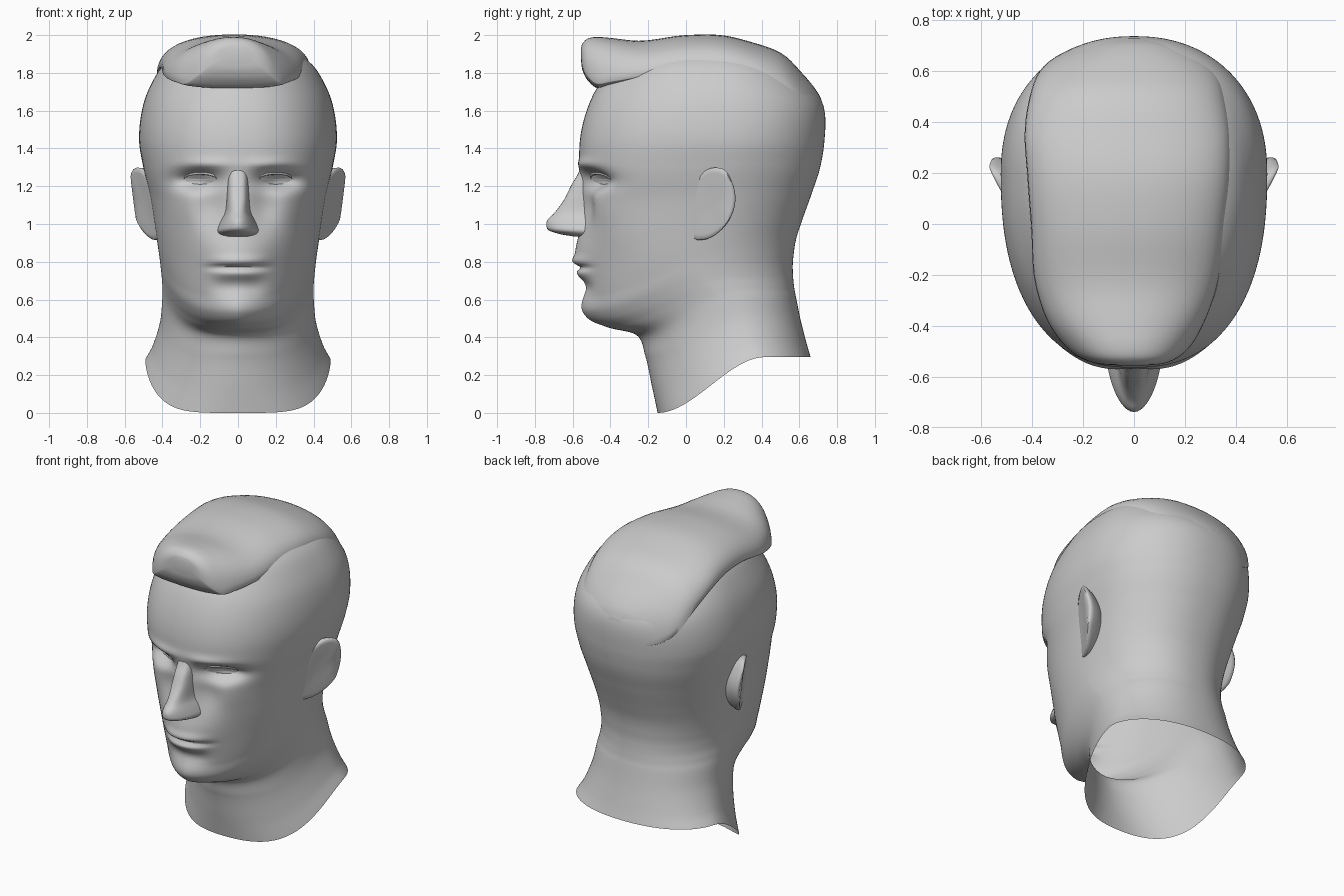
import bpy, bmesh, math
from mathutils import Vector
from mathutils.bvhtree import BVHTree

if "Cube" in bpy.data.objects:
    bpy.data.objects.remove(bpy.data.objects["Cube"])

grey = bpy.data.materials.new("plain_grey")
grey.diffuse_color = (0.6, 0.6, 0.6, 1)
grey.use_nodes = True
grey.node_tree.nodes["Principled BSDF"].inputs["Base Color"].default_value = grey.diffuse_color


def dense(table, k, closed=False):
    """Smooth curve through number tuples, spaced by their distances, k steps each."""
    n, out = len(table), []
    pts = [Vector(p) for p in table]
    for i in range(n if closed else n - 1):
        ids = [(i + d) % n if closed else min(max(i + d, 0), n - 1) for d in (-1, 0, 1, 2)]
        a, b, c, d = (pts[q] for q in ids)
        h0, h, h1 = (b - a).length, (c - b).length, (d - c).length
        mb = ((c - b) / h * h0 + (b - a) / h0 * h) / (h0 + h) if h0 else (c - b) / h
        mc = ((d - c) / h1 * h + (c - b) / h * h1) / (h1 + h) if h1 else (c - b) / h
        for s in range(k):
            t = s / k
            out.append(tuple(b * (1 + 2 * t) * (1 - t) ** 2 + mb * (h * t * (1 - t) ** 2)
                             + c * t * t * (3 - 2 * t) + mc * (h * t * t * (t - 1))))
    if not closed:
        out.append(tuple(table[-1]))
    return out


def loft(name, rows, caps=(False, False), angle=50):
    """Skin closed rings of points into one smooth object."""
    bm = bmesh.new()
    rings = [[bm.verts.new(p) for p in row] for row in rows]
    for a, b in zip(rings, rings[1:]):
        for j in range(len(a)):
            k = (j + 1) % len(a)
            bm.faces.new((a[j], a[k], b[k], b[j]))
    for ring, cap in zip((rings[0], rings[-1]), caps):
        if cap:
            bm.faces.new(ring)
    bmesh.ops.recalc_face_normals(bm, faces=bm.faces)
    mesh = bpy.data.meshes.new(name)
    bm.to_mesh(mesh)
    bm.free()
    ob = bpy.data.objects.new(name, mesh)
    bpy.context.collection.objects.link(ob)
    mesh.materials.append(grey)
    bpy.ops.object.select_all(action='DESELECT')
    ob.select_set(True)
    bpy.context.view_layer.objects.active = ob
    bpy.ops.object.shade_smooth_by_angle(angle=math.radians(angle))
    return ob


def spow(v, e):
    return math.copysign(abs(v) ** e, v)


def clamp(v):
    return min(max(v, 0), 1)


# Head and neck rings: front z, front y, back z, back y, half width, widest y, front squareness
HEAD = [
    (0.00, -0.15, 0.295, 0.66, 0.49, 0.33, 2.2),
    (0.14, -0.18, 0.37, 0.638, 0.45, 0.30, 2.0),
    (0.30, -0.215, 0.50, 0.605, 0.412, 0.25, 1.85),
    (0.41, -0.26, 0.61, 0.583, 0.402, 0.20, 1.7),
    (0.455, -0.42, 0.67, 0.572, 0.40, 0.15, 1.55),
    (0.49, -0.505, 0.72, 0.567, 0.402, 0.11, 1.55),
    (0.53, -0.54, 0.77, 0.565, 0.407, 0.09, 1.6),
    (0.62, -0.545, 0.84, 0.57, 0.415, 0.085, 1.72),
    (0.74, -0.55, 0.92, 0.583, 0.427, 0.09, 1.88),
    (0.90, -0.56, 1.02, 0.615, 0.443, 0.11, 2.05),
    (1.10, -0.56, 1.16, 0.665, 0.468, 0.15, 2.22),
    (1.30, -0.565, 1.32, 0.715, 0.505, 0.18, 2.4),
    (1.43, -0.563, 1.43, 0.732, 0.523, 0.195, 2.38),
    (1.63, -0.515, 1.63, 0.725, 0.502, 0.20, 2.3),
    (1.75, -0.45, 1.75, 0.645, 0.455, 0.19, 2.2),
    (1.83, -0.37, 1.83, 0.565, 0.405, 0.17, 2.2),
    (1.91, -0.24, 1.90, 0.46, 0.315, 0.14, 2.1),
    (1.95, -0.10, 1.95, 0.33, 0.21, 0.12, 2.0),
    (1.975, 0.08, 1.975, 0.14, 0.03, 0.11, 2.0),
]

# Face relief: x, z, spread x, spread z, push in y
RELIEF = [
    (0.22, 1.232, 0.080, 0.036, 0.100),   # eye socket
    (0.16, 1.315, 0.090, 0.022, -0.018),  # brow
    (0.14, 1.10, 0.060, 0.090, 0.040),    # beside the nose
    (0.28, 1.08, 0.070, 0.060, -0.008),   # cheekbone
    (0.26, 0.82, 0.070, 0.090, 0.010),    # hollow cheek
    (0.00, 0.83, 0.130, 0.070, -0.030),   # muzzle
]

# Mouth relief with firm ends: half width, z, spread z, push in y
MOUTH = [(0.145, 0.803, 0.020, -0.020), (0.148, 0.770, 0.011, 0.025),
         (0.130, 0.738, 0.022, -0.018), (0.130, 0.665, 0.035, 0.020),
         (0.130, 0.570, 0.045, -0.006)]


def relief(x, z):
    soft = sum(d * math.exp(-((abs(x) - cx) / sx) ** 2 / 2 - ((z - cz) / sz) ** 2 / 2)
               for cx, cz, sx, sz, d in RELIEF)
    return soft + sum(d * math.exp(-(x / w) ** 4 - ((z - cz) / sz) ** 2 / 2)
                      for w, cz, sz, d in MOUTH)


def head_ring(zf, yf, zb, yb, hw, yw, nf, count=128):
    pts = []
    for j in range(count):
        a = 2 * math.pi * j / count
        c = math.cos(a)
        n = nf if c > 0 else 2.2
        x = hw * spow(math.sin(a), 2 / n)
        c = spow(c, 2 / n)
        y = yw - c * ((yw - yf) if c > 0 else (yb - yw))
        r = clamp((y - yf) / (yb - yf) / 0.7)
        z = zf + (zb - zf) * r * r * (3 - 2 * r)
        if y < -0.2 and z > 0.46:
            y += relief(x, z) * min(1, (-0.2 - y) / 0.1)
        pts.append((x, y, z))
    return pts


head = loft("head_and_neck", [head_ring(*r) for r in dense(HEAD, 14)], (False, True), 60)
tree = BVHTree.FromPolygons([v.co for v in head.data.vertices],
                            [tuple(p.vertices) for p in head.data.polygons])


def face_y(x, z):
    hit = tree.ray_cast(Vector((x, -2, z)), Vector((0, 1, 0)))[0]
    return hit.y if hit else -0.45


# Nose sections: z, ridge y, half width
NOSE = [(1.32, -0.55, 0.050), (1.26, -0.575, 0.056), (1.21, -0.605, 0.058),
        (1.13, -0.645, 0.062), (1.06, -0.695, 0.072), (1.01, -0.738, 0.098),
        (0.975, -0.735, 0.113), (0.95, -0.68, 0.110), (0.935, -0.60, 0.085)]
rows = []
for z, ridge, hw in dense(NOSE, 5):
    arc = [math.pi * (j / 24 - 0.5) for j in range(25)]
    e = 1 - 0.4 * clamp((z - 1.02) / 0.12)  # flatter bridge, rounder tip
    rows.append([(hw * spow(math.sin(a), e), -0.44 + (ridge + 0.44) * spow(math.cos(a), e), z)
                 for a in arc])
loft("nose", rows, (True, True), 60)

# Hair stations: y, lower z, left x, right x, top z
HAIR = [(-0.556, 1.89, -0.06, 0.05, 1.93), (-0.545, 1.83, -0.16, 0.13, 1.96),
        (-0.52, 1.785, -0.22, 0.18, 1.982),
        (-0.47, 1.745, -0.28, 0.23, 1.99), (-0.40, 1.755, -0.33, 0.27, 1.985),
        (-0.25, 1.78, -0.385, 0.325, 1.97), (0.0, 1.825, -0.405, 0.36, 2.0),
        (0.20, 1.825, -0.42, 0.38, 1.998), (0.35, 1.79, -0.43, 0.38, 1.962),
        (0.50, 1.70, -0.41, 0.36, 1.907), (0.62, 1.57, -0.355, 0.32, 1.793),
        (0.70, 1.50, -0.22, 0.21, 1.692), (0.730, 1.55, -0.07, 0.07, 1.62)]
rows = []
for y, low, left, right, top in dense(HAIR, 5):
    ring = []
    for j in range(48):
        a = 2 * math.pi * j / 48
        s = math.sin(a)
        x = (left + right) / 2 + (right - left) / 2 * spow(math.cos(a), 0.9)
        ring.append((x, y, low + ((top - low) * s ** 0.9 if s > 0 else 0.025 * s)))
    rows.append(ring)
loft("swept_hair", rows, (True, True), 60)

# Ear outline in side view: y, z
EAR = [(0.07, 1.255), (0.13, 1.295), (0.20, 1.29), (0.245, 1.22), (0.262, 1.13), (0.24, 1.04),
       (0.19, 0.97), (0.11, 0.92), (0.02, 0.925), (0.01, 1.05), (0.03, 1.16)]
outline = dense(EAR, 4, closed=True)


def ear_loop(side, scale, shift):
    loop = []
    for y, z in outline:
        y2, z2 = 0.13 + (y - 0.13) * scale, 1.11 + (z - 1.11) * scale
        flare = min(max((y2 - 0.06) / 0.15, -0.6), 1.1) * 0.080
        loop.append((side * (0.440 + 0.128 * (z2 - 0.92) + flare + shift), y2, z2))
    return loop


for side, label in ((-1, "left"), (1, "right")):
    loft("ear_" + label, [ear_loop(side, *p) for p in
                          ((0.80, -0.12), (0.92, -0.055), (0.99, -0.030), (1.0, -0.010),
                           (0.96, -0.001), (0.85, 0.0), (0.5, -0.003), (0.2, -0.005))],
         (True, True), 60)

    # Almond eye lying in its socket
    rows = []
    for r in (1.0, 0.8, 0.6, 0.4, 0.2, 0.05):
        ring = []
        for j in range(32):
            a = 2 * math.pi * j / 32
            x = side * (0.2 + 0.078 * r * math.cos(a))
            z = 1.237 + 0.027 * r * math.sin(a)
            ring.append((x, face_y(x, z) - 0.001 - 0.012 * (1 - r * r), z))
        rows.append(ring)
    loft("eye_" + label, rows, (False, True))

    # Upper eyelid ridge
    rows = []
    for i in range(17):
        a = math.pi * i / 16
        x, z = side * (0.2 + 0.085 * math.cos(a)), 1.24 + 0.030 * math.sin(a)
        rad = 0.003 + 0.006 * math.sin(a)
        y = face_y(x, z)
        rows.append([(x, y - rad * math.cos(b), z + rad * math.sin(b))
                     for b in (2 * math.pi * k / 8 for k in range(8))])
    loft("eyelid_" + label, rows, (True, True))
